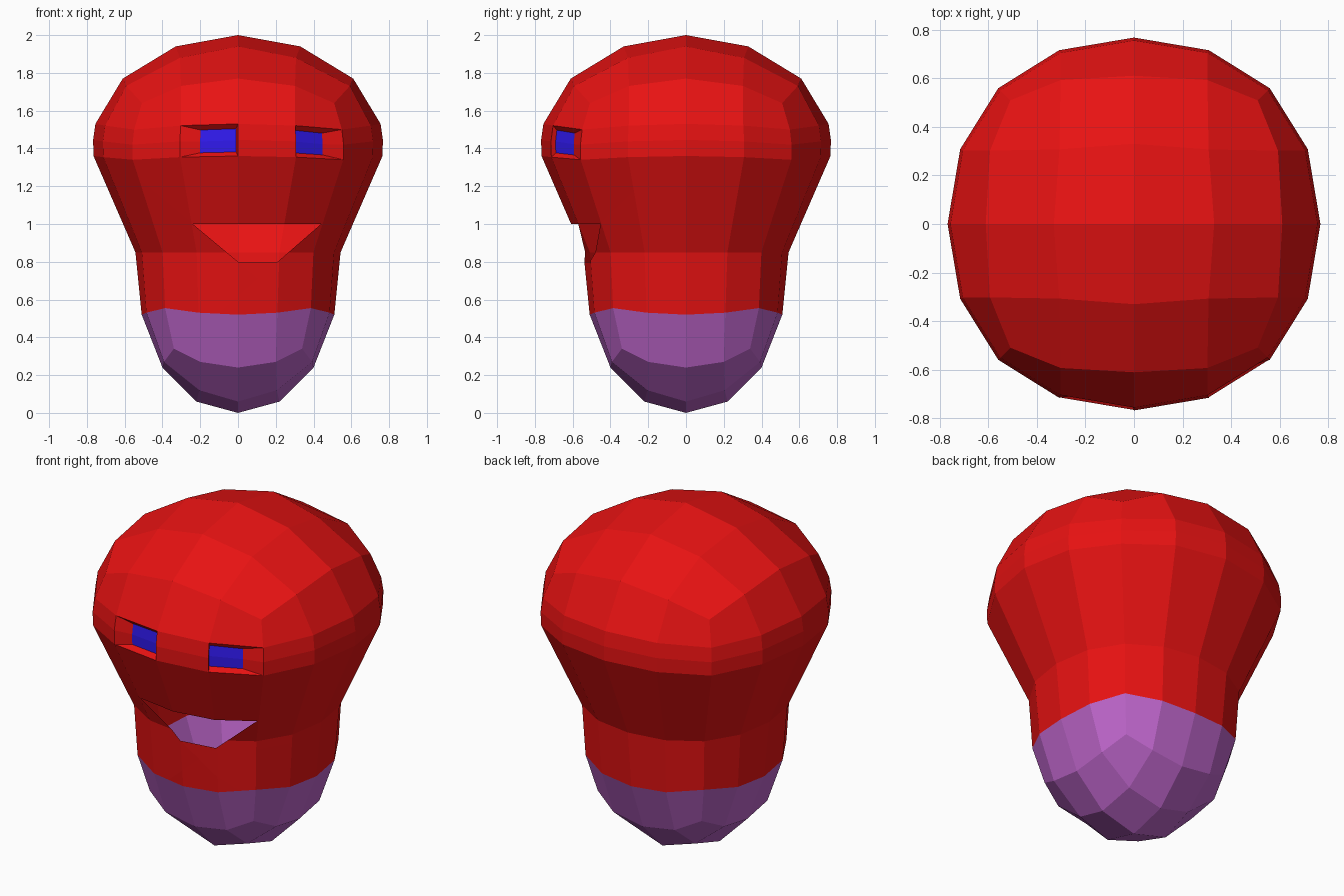
import bpy, bmesh
from math import sin, cos, atan2, radians, pi
from mathutils import Vector

if "Cube" in bpy.data.objects:
    bpy.data.objects.remove(bpy.data.objects["Cube"])

# rings: height, radius, corner height offset, corner radius factor, angle of in-between column
RINGS = [
    (0.24, 0.40, 0.10, 1.20, 27.0),
    (0.52, 0.51, 0.035, 1.07, 23.3),
    (0.85, 0.543, 0.0, 1.04, 23.3),
    (1.36, 0.765, -0.02, 1.03, 23.3),
    (1.445, 0.767, -0.025, 1.03, 23.3),
    (1.53, 0.755, -0.03, 1.03, 23.3),
    (1.77, 0.61, -0.13, 1.18, 27.0),
]
RED, PURPLE, BLUE = 0, 1, 2


def material(name, rgb):
    m = bpy.data.materials.new(name)
    m.diffuse_color = (*rgb, 1)
    m.use_nodes = True
    m.node_tree.nodes["Principled BSDF"].inputs["Base Color"].default_value = m.diffuse_color
    return m


bm = bmesh.new()


def make_ring(z, r, dz, f, mid):
    verts = []
    for k in range(16):
        q, s = divmod(k, 4)
        ang = radians(q * 90 + (0, mid, 45, 90 - mid)[s])
        t = (0, 0.3, 1, 0.3)[s]
        rr = r * (1 + (f - 1) * (0, 0.5, 1, 0.5)[s])
        verts.append(bm.verts.new((rr * cos(ang), rr * sin(ang), z + dz * t)))
    return verts


def make_cap(ring, step, z_centre, z_side, z_diag, mat):
    # 4 x 4 quad cap like the face of a rounded cube
    grid = {}
    for i in range(-2, 3):
        for j in range(-2, 3):
            if max(abs(i), abs(j)) == 2:
                grid[i, j] = ring[round(atan2(j, i) / (pi / 8)) % 16]
            else:
                n = abs(i) + abs(j)
                s = step * (0.93 if n == 2 else 1)
                grid[i, j] = bm.verts.new((i * s, j * s, (z_centre, z_side, z_diag)[n]))
    for i in range(-2, 2):
        for j in range(-2, 2):
            f = bm.faces.new((grid[i, j], grid[i + 1, j], grid[i + 1, j + 1], grid[i, j + 1]))
            f.material_index = mat


# head shell: side bands and both caps
rings = [make_ring(*r) for r in RINGS]
band = {}
for n in range(len(rings) - 1):
    a, b = rings[n], rings[n + 1]
    for k in range(16):
        l = (k + 1) % 16
        f = bm.faces.new((a[k], a[l], b[l], b[k]))
        f.material_index = PURPLE if n == 0 else RED
        band[n, k] = f
make_cap(rings[-1], 0.33, 2.0, 1.94, 1.88, RED)
make_cap(rings[0], 0.22, 0.0, 0.06, 0.12, PURPLE)
bmesh.ops.recalc_face_normals(bm, faces=bm.faces[:])
bm.normal_update()

# recessed eyes, one per column, each two bands tall
for col, centre in ((11, Vector((-0.105, -0.715, 1.44))), (13, Vector((0.37, -0.64, 1.43)))):
    faces = [band[3, col], band[4, col]]
    bmesh.ops.inset_region(bm, faces=faces, thickness=0.01, depth=0.0, use_even_offset=True)
    verts = list({v for f in faces for v in f.verts})
    mean = sum((v.co for v in verts), Vector()) / len(verts)
    for v in verts:
        d = v.co - mean
        v.co = centre + Vector((d.x * 0.66, d.y * 0.66, d.z * 0.82))
    for f in faces:
        f.material_index = BLUE

# open mouth cut out of the front of the shell
MOUTH = [(-0.24, 1.0), (0.0, 0.8), (0.21, 0.8), (0.44, 1.0)]
planes = []
for (x0, z0), (x1, z1) in zip(MOUTH, MOUTH[1:] + MOUTH[:1]):
    planes.append((Vector((x0, 0, z0)), Vector((z0 - z1, 0, x1 - x0))))


def front_faces():
    out = []
    for f in bm.faces:
        c = f.calc_center_median()
        if c.y < -0.2 and 0.5 < c.z < 1.3 and abs(c.x) < 0.65:
            out.append(f)
    return out


for co, no in planes:
    faces = front_faces()
    geom = list({g for f in faces for g in (*f.verts, *f.edges)}) + faces
    bmesh.ops.bisect_plane(bm, geom=geom, dist=1e-5, plane_co=co, plane_no=no)
hole = [f for f in front_faces()
        if all((f.calc_center_median() - co).dot(no) > 0 for co, no in planes)]
bmesh.ops.delete(bm, geom=hole, context='FACES')

mesh = bpy.data.meshes.new("head")
bm.to_mesh(mesh)
bm.free()
for m in (material("red_skin", (0.8, 0.006, 0.006)),
          material("purple_chin", (0.51, 0.13, 0.59)),
          material("blue_eye", (0.03, 0.01, 0.85))):
    mesh.materials.append(m)
head = bpy.data.objects.new("head", mesh)
bpy.context.collection.objects.link(head)
